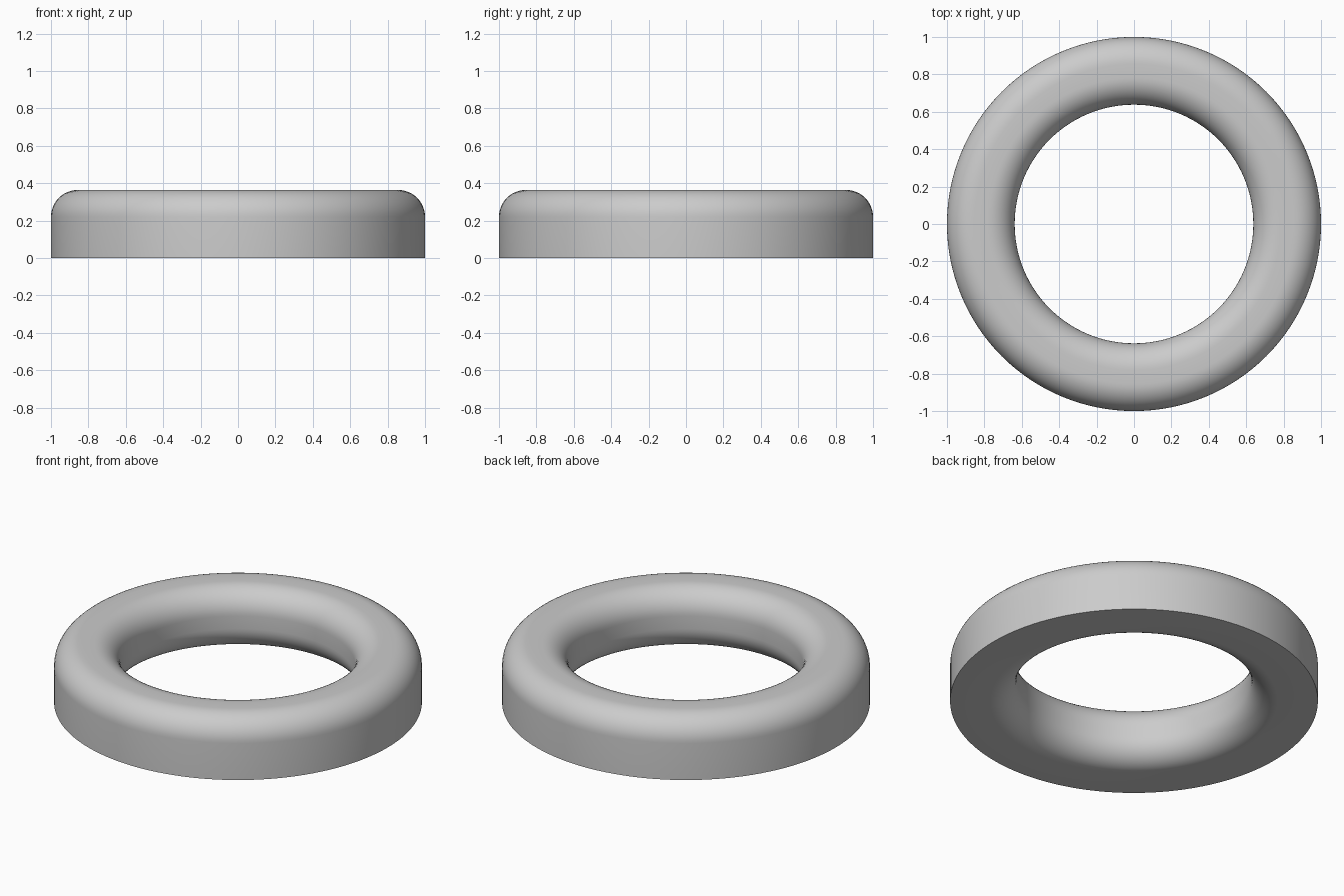
import bpy, bmesh, math
from mathutils import Matrix, Vector

if "Cube" in bpy.data.objects:
    bpy.data.objects.remove(bpy.data.objects["Cube"])

OUTER, INNER, HEIGHT, FILLET = 1.0, 0.638, 0.364, 0.144
SEGMENTS, ARC_STEPS = 128, 12


def arc(cx, cz, start):
    """Quarter-circle fillet, running counter-clockwise from start degrees."""
    return [(cx + FILLET * math.cos(math.radians(start + 90 * i / ARC_STEPS)),
             cz + FILLET * math.sin(math.radians(start + 90 * i / ARC_STEPS)))
            for i in range(ARC_STEPS + 1)]


# Cross-section: sharp lower outer corner, three rounded corners
profile = [(OUTER, 0)]
profile += arc(OUTER - FILLET, HEIGHT - FILLET, 0)
profile += arc(INNER + FILLET, HEIGHT - FILLET, 90)
profile += arc(INNER + FILLET, FILLET, 180)

# Sweep the section around the vertical axis
bm = bmesh.new()
rings = []
for s in range(SEGMENTS):
    turn = Matrix.Rotation(2 * math.pi * s / SEGMENTS, 3, 'Z')
    rings.append([bm.verts.new(turn @ Vector((r, 0, z))) for r, z in profile])
n = len(profile)
for s in range(SEGMENTS):
    a, b = rings[s], rings[(s + 1) % SEGMENTS]
    for i in range(n):
        j = (i + 1) % n
        bm.faces.new((a[i], b[i], b[j], a[j]))
bmesh.ops.recalc_face_normals(bm, faces=bm.faces)

mesh = bpy.data.meshes.new("ring")
bm.to_mesh(mesh)
bm.free()
ring = bpy.data.objects.new("ring", mesh)
bpy.context.collection.objects.link(ring)

# Plain grey finish
grey = bpy.data.materials.new("light_grey")
grey.diffuse_color = (0.6, 0.6, 0.6, 1)
grey.use_nodes = True
grey.node_tree.nodes["Principled BSDF"].inputs["Base Color"].default_value = grey.diffuse_color
mesh.materials.append(grey)

# Smooth everywhere except the sharp lower rim
bpy.context.view_layer.objects.active = ring
ring.select_set(True)
bpy.ops.object.shade_smooth_by_angle(angle=math.radians(30))
